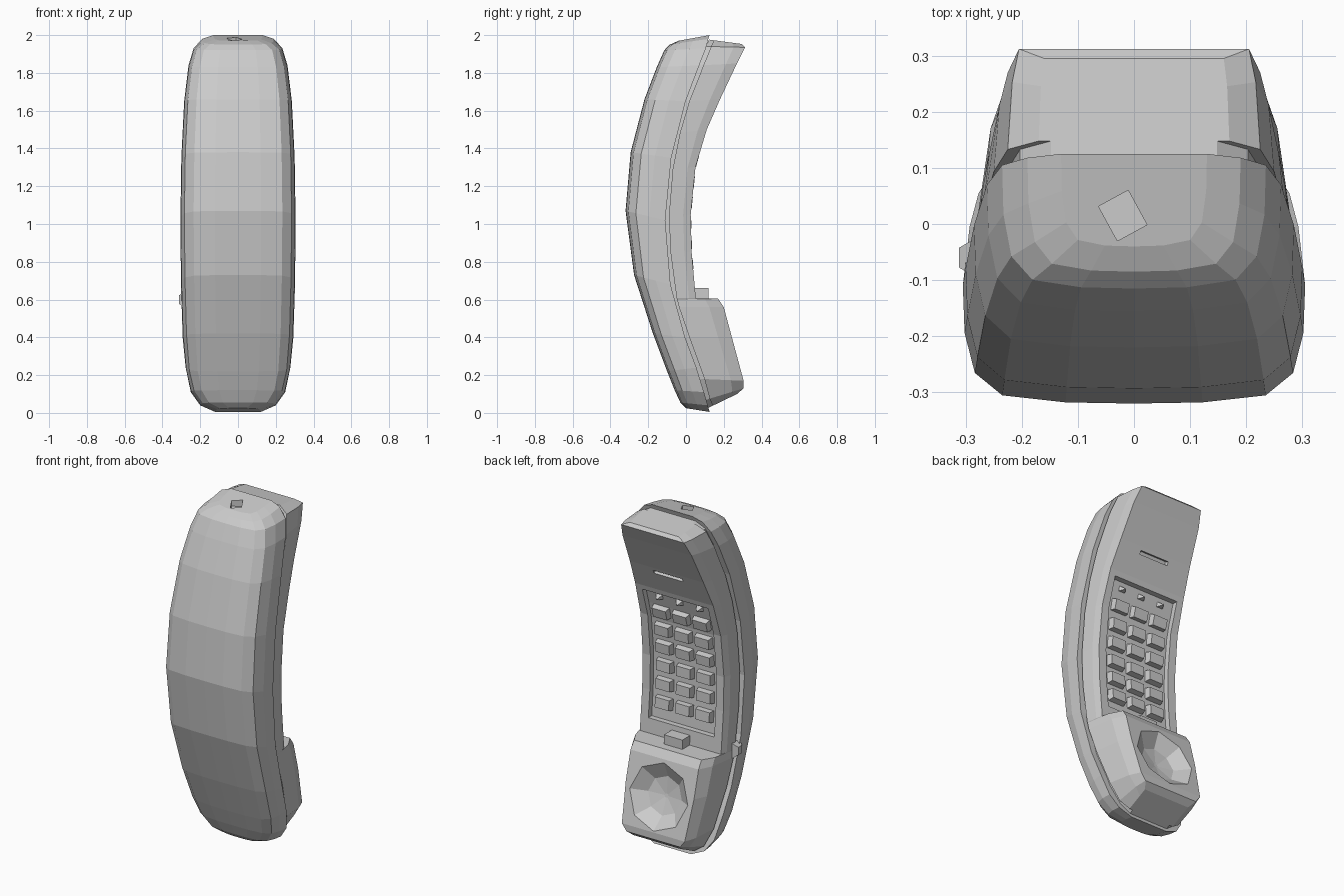
import bpy, bmesh, math
from mathutils import Matrix, Vector

if "Cube" in bpy.data.objects:
    bpy.data.objects.remove(bpy.data.objects["Cube"])


def finish(bm, name):
    bmesh.ops.recalc_face_normals(bm, faces=bm.faces)
    mesh = bpy.data.meshes.new(name)
    bm.to_mesh(mesh)
    bm.free()
    obj = bpy.data.objects.new(name, mesh)
    bpy.context.collection.objects.link(obj)
    return obj


def loft(name, rings):
    bm = bmesh.new()
    loops = [[bm.verts.new(p) for p in ring] for ring in rings]
    n = len(loops[0])
    for a, b in zip(loops, loops[1:]):
        for i in range(n):
            j = (i + 1) % n
            bm.faces.new((a[i], a[j], b[j], b[i]))
    bm.faces.new(loops[0])
    bm.faces.new(loops[-1])
    return finish(bm, name)


def mirrored(half):
    return half + [(-x, y, z) for x, y, z in reversed(half) if x > 1e-6]


def cut(target, cutter):
    cutter.hide_render = True
    mod = target.modifiers.new("cut", "BOOLEAN")
    mod.operation = "DIFFERENCE"
    mod.solver = "EXACT"
    mod.object = cutter
    bpy.context.view_layer.objects.active = target
    bpy.ops.object.modifier_apply(modifier=mod.name)
    bpy.data.objects.remove(cutter)


def block(name, size, matrix, taper=1.0):
    bm = bmesh.new()
    bmesh.ops.create_cube(bm, size=1)
    for v in bm.verts:
        k = taper if v.co.z > 0 else 1.0
        v.co = matrix @ Vector((v.co.x * size[0] * k, v.co.y * size[1] * k, v.co.z * size[2]))
    return finish(bm, name)


# Back shell: seam y, z, outer y, z, half width
shell_stations = [
    (.125, 2.00, -.04, 1.970, .13), (.118, 1.98, -.085, 1.95, .19),
    (.105, 1.93, -.115, 1.92, .235), (.07, 1.84, -.155, 1.83, .262),
    (-.002, 1.65, -.22, 1.66, .285), (-.078, 1.35, -.293, 1.38, .30),
    (-.11, 1.02, -.32, 1.07, .305), (-.082, .68, -.275, .73, .302),
    (-.005, .40, -.175, .42, .293), (.055, .24, -.10, .22, .277),
    (.095, .11, -.06, .12, .25), (.115, .04, -.03, .055, .20),
    (.125, .005, .0, .025, .12)]
shell_section = [(1, 0), (.99, .4), (.93, .74), (.77, .93), (.4, .99), (0, 1)]
shell = loft("back_shell", [
    mirrored([(w * k, sy + (oy - sy) * t, sz + (oz - sz) * t) for k, t in shell_section])
    for sy, sz, oy, oz, w in shell_stations])

# Front body: seam y, z, inner y, z, seam half width, inner half width
body_stations = [
    (.13, 1.975, .295, 1.953, .17, .16), (.115, 1.94, .312, 1.935, .225, .205),
    (.075, 1.84, .27, 1.85, .25, .225), (.0, 1.65, .18, 1.66, .27, .24),
    (-.05, 1.48, .11, 1.50, .28, .255), (-.088, 1.29, .05, 1.30, .285, .262),
    (-.108, 1.05, .025, 1.05, .288, .265), (-.10, .85, .03, .85, .288, .265),
    (-.067, .605, .052, .605, .285, .265), (-.065, .60, .17, .605, .285, .22),
    (-.055, .56, .20, .56, .285, .222), (.0, .40, .243, .40, .278, .222),
    (.08, .18, .305, .17, .25, .205), (.108, .07, .305, .13, .205, .175),
    (.125, .03, .27, .10, .15, .15)]


def body_ring(sy, sz, iy, iz, w0, w1):
    d = Vector((iy - sy, iz - sz)).normalized() * .018
    half = [(w0 - .022, sy - d.x * .5, sz - d.y * .5), (w0 - .022, sy + d.x, sz + d.y),
            (w0, sy + d.x, sz + d.y),
            (w0 * .6 + w1 * .4, sy + (iy - sy) * .7, sz + (iz - sz) * .7), (w1, iy, iz)]
    return mirrored(half)


body = loft("front_body", [body_ring(*s) for s in body_stations])


def inner_y(z):
    pts = [(s[3], s[2]) for s in body_stations[1:9]]
    for (z1, y1), (z0, y0) in zip(pts, pts[1:]):
        if z0 <= z <= z1:
            return y0 + (y1 - y0) * (z - z0) / (z1 - z0)
    return pts[-1][1]


def face_frame(x, y, z, slope, lift=0.0):
    up = Vector((0, slope, 1)).normalized()
    normal = Vector((0, 1, -slope)).normalized()
    rot = Matrix((Vector((-1, 0, 0)), up, normal)).transposed().to_4x4()
    return Matrix.Translation(Vector((x, y, z)) + normal * lift) @ rot


def on_face(x, z, lift=0.0):
    slope = (inner_y(z + .04) - inner_y(z - .04)) / .08
    return face_frame(x, inner_y(z), z, slope, lift)


# Recessed keypad floor following the curve of the grip
rings = []
for i in range(9):
    z = .69 + .78 * i / 8
    y = inner_y(z)
    rings.append([(.215, y - .032, z), (.215, y + .1, z), (-.215, y + .1, z), (-.215, y - .032, z)])
cut(body, loft("keypad_cutter", rings))

# Earpiece slot
cut(body, block("slot_cutter", (.19, .022, .05), on_face(0, 1.63)))

# Eight-sided mouthpiece dish
frame = face_frame(0, .254, .36, -.267)
dish = []
for r, h in [(.235, .03), (.19, 0), (.11, -.06), (.012, -.075)]:
    dish.append([frame @ Vector((r * math.cos(a * math.pi / 4), r * math.sin(a * math.pi / 4), h))
                 for a in range(8)])
cut(body, loft("dish_cutter", dish))

# Keys and the row of small indicator studs
for row in range(6):
    for col in range(3):
        block("key", (.105, .068, .036), on_face((col - 1) * .132, .79 + row * .108, -.016), .86)
for col in range(3):
    block("indicator_stud", (.045, .03, .03), on_face((col - 1) * .132, 1.425, -.018), .25)

# Hook tab above the mouthpiece
block("hook_tab", (.12, .09, .07), Matrix.Translation((0, .075, .625)))

# Side clip on the seam
block("side_clip", (.09, .07, .03),
      Matrix.Translation((-.297, -.06, .60)) @ Matrix.Rotation(-math.pi / 2, 4, "Y"), .5)

# Small notch in the top end
cut(shell, block("notch_cutter", (.06, .07, .05),
                 Matrix.Translation((-.02, .015, 1.975)) @ Matrix.Rotation(.5, 4, "Z"), 1.0))
